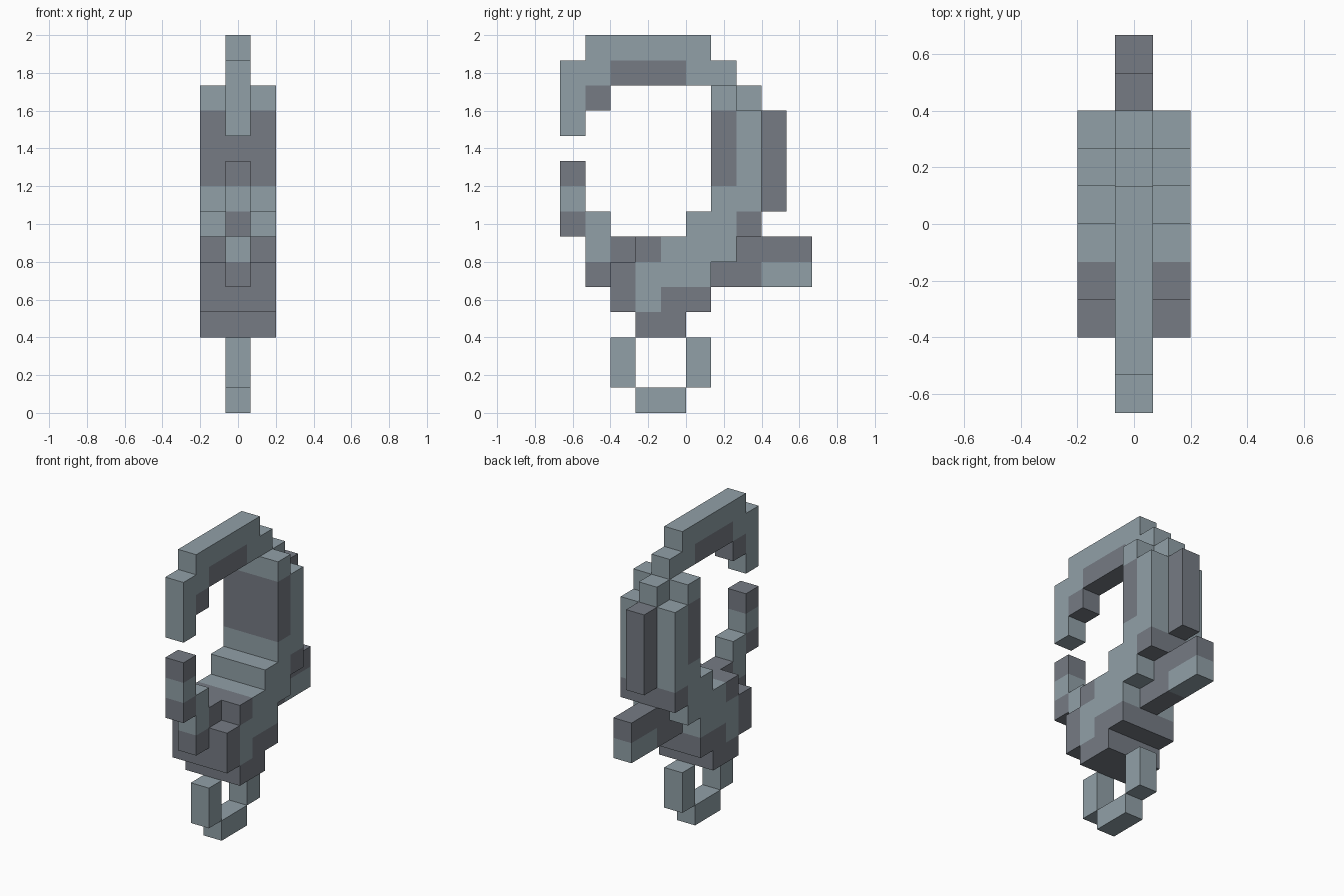
import bpy, bmesh
from mathutils import Vector

cube = bpy.data.objects.get("Cube")
if cube:
    bpy.data.objects.remove(cube, do_unlink=True)

U = 2 / 15            # edge length of one block
LIGHT, DARK = 0, 1
SLIM, WIDE = (0,), (-1, 0, 1)   # block columns across x


def material(name, rgb):
    mat = bpy.data.materials.new(name)
    mat.use_nodes = True
    mat.diffuse_color = (*rgb, 1)
    mat.node_tree.nodes["Principled BSDF"].inputs["Base Color"].default_value = (*rgb, 1)
    return mat


MATS = [material("light blue grey steel", (0.283, 0.352, 0.387)),
        material("dark grey steel", (0.181, 0.199, 0.231))]

# Each part is a list of block runs: (y from, y to, z from, z to, columns, colour)
PARTS = {
    # small loop hanging at the bottom
    "bottom_ring": [(3, 5, 0, 1, SLIM, LIGHT), (2, 3, 1, 3, SLIM, LIGHT),
                    (5, 6, 1, 3, SLIM, LIGHT)],
    # stepped wide body
    "body": [(3, 5, 3, 4, WIDE, DARK), (2, 6, 4, 5, WIDE, DARK), (3, 4, 4, 5, WIDE, LIGHT),
             (2, 3, 5, 6, WIDE, DARK), (3, 6, 5, 6, WIDE, LIGHT),
             (2, 3, 6, 7, SLIM, DARK), (3, 4, 6, 7, WIDE, DARK), (4, 7, 6, 7, WIDE, LIGHT),
             (5, 7, 7, 8, WIDE, LIGHT), (7, 8, 7, 8, WIDE, DARK)],
    # peg sticking out behind the body
    "rear_peg": [(6, 7, 5, 6, SLIM, DARK), (7, 8, 5, 7, SLIM, DARK),
                 (8, 10, 6, 7, SLIM, DARK), (8, 10, 5, 6, SLIM, LIGHT)],
    # upright back with inset panel and spine
    "back_wall": [(6, 7, 8, 9, WIDE, LIGHT), (6, 7, 9, 12, WIDE, DARK),
                  (6, 7, 12, 13, WIDE, LIGHT), (7, 8, 8, 12, WIDE, LIGHT),
                  (7, 8, 12, 13, SLIM, LIGHT)],
    "back_spine": [(8, 9, 8, 12, SLIM, DARK)],
    # lower front prong rising from the body
    "lower_prong": [(1, 2, 5, 6, SLIM, DARK), (1, 2, 6, 8, SLIM, LIGHT),
                    (0, 1, 7, 8, SLIM, DARK), (0, 1, 8, 9, SLIM, LIGHT),
                    (0, 1, 9, 10, SLIM, DARK)],
    # hooked arch over the top
    "upper_hook": [(6, 7, 13, 14, SLIM, LIGHT), (1, 6, 14, 15, SLIM, LIGHT),
                   (2, 5, 13, 14, SLIM, DARK), (5, 6, 13, 14, SLIM, LIGHT),
                   (1, 2, 13, 14, SLIM, LIGHT), (1, 2, 12, 13, SLIM, DARK),
                   (0, 1, 11, 14, SLIM, LIGHT)],
}


def fill(runs):
    return {(x, y, z): colour
            for y0, y1, z0, z1, columns, colour in runs
            for x in columns for y in range(y0, y1) for z in range(z0, z1)}


cells = {name: fill(runs) for name, runs in PARTS.items()}
solid = {c for part in cells.values() for c in part}


def build(name, part):
    bm = bmesh.new()
    for cell, colour in part.items():
        centre = Vector((cell[0], cell[1] - 4.5, cell[2] + 0.5))
        for axis in range(3):
            for sign in (-1, 1):
                step = [0, 0, 0]
                step[axis] = sign
                # only the outer skin gets faces
                if tuple(a + b for a, b in zip(cell, step)) in solid:
                    continue
                n, a, b = Vector(step) / 2, Vector(), Vector()
                a[(axis + 1) % 3] = 0.5
                b[(axis + 2) % 3] = 0.5 * sign
                corners = (-a - b, a - b, a + b, -a + b)
                face = bm.faces.new([bm.verts.new((centre + n + c) * U) for c in corners])
                face.material_index = colour
    # merge the small squares into large flat faces
    bmesh.ops.remove_doubles(bm, verts=bm.verts, dist=1e-4)
    bmesh.ops.dissolve_limit(bm, angle_limit=0.01, verts=bm.verts, edges=bm.edges,
                             delimit={'MATERIAL'})
    mesh = bpy.data.meshes.new(name)
    bm.to_mesh(mesh)
    bm.free()
    for mat in MATS:
        mesh.materials.append(mat)
    bpy.context.collection.objects.link(bpy.data.objects.new(name, mesh))


for part_name, part_cells in cells.items():
    build(part_name, part_cells)
